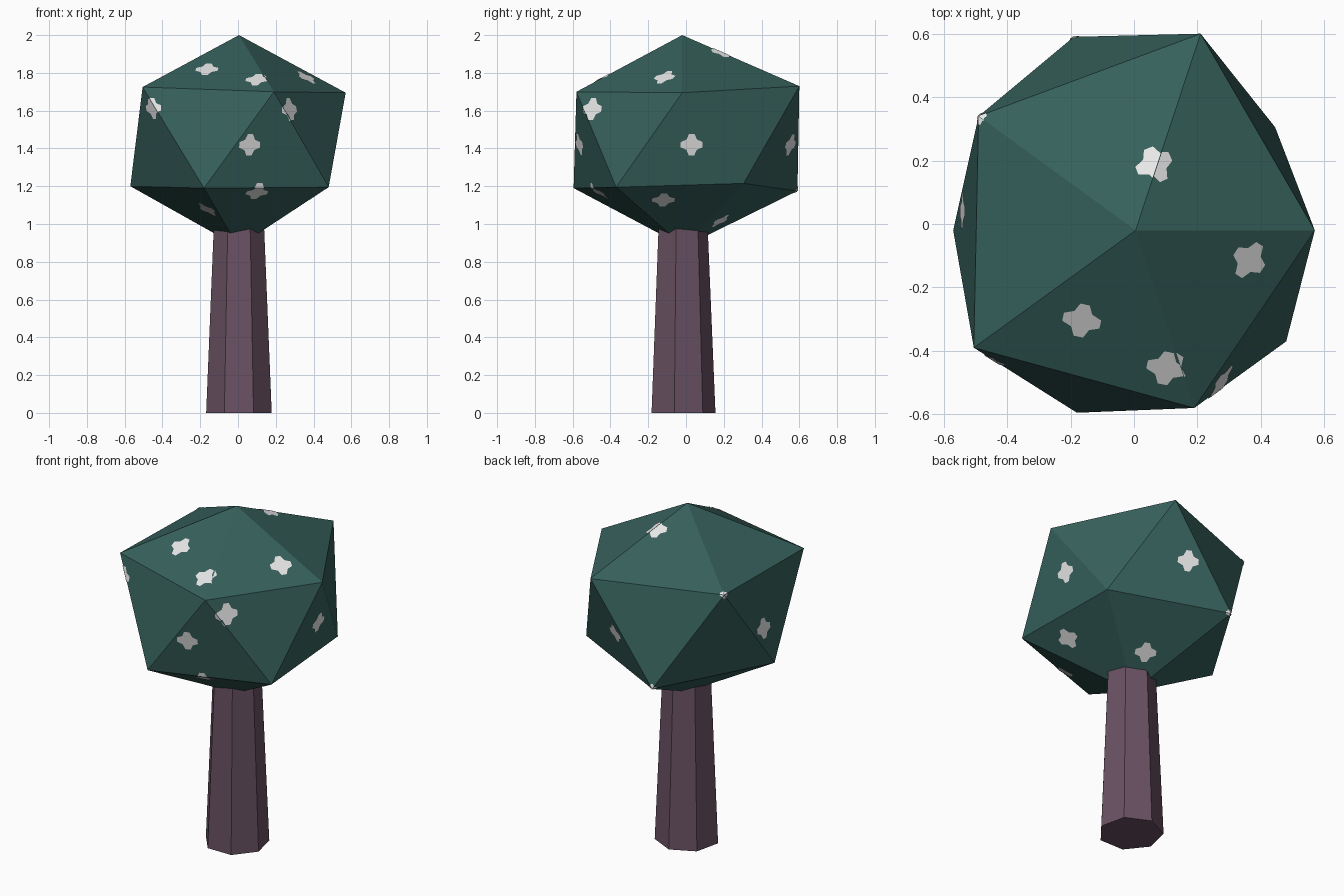
import bpy, bmesh, math
from mathutils import Vector

if "Cube" in bpy.data.objects:
    bpy.data.objects.remove(bpy.data.objects["Cube"])


def material(name, rgb):
    lin = [((c / 255 + 0.055) / 1.055) ** 2.4 for c in rgb]
    m = bpy.data.materials.new(name)
    m.diffuse_color = (*lin, 1)
    m.use_nodes = True
    m.node_tree.nodes["Principled BSDF"].inputs["Base Color"].default_value = m.diffuse_color
    return m


def finish(bm, name, mat):
    me = bpy.data.meshes.new(name)
    bm.to_mesh(me)
    me.materials.append(mat)
    ob = bpy.data.objects.new(name, me)
    bpy.context.collection.objects.link(ob)
    return ob


bark = material("plum bark", (105, 81, 98))
leaf = material("dark teal leaf", (54, 96, 91))
white = material("white spots", (250, 250, 250))

# Trunk: tapered seven-sided post running up into the crown
H = 1.0
bm = bmesh.new()
rings = [[bm.verts.new((0.005 + r * math.sin(2 * math.pi * i / 7),
                        -0.022 + r * math.cos(2 * math.pi * i / 7), z))
          for i in range(7)] for r, z in ((0.178, 0), (0.136, H))]
for i in range(7):
    j = (i + 1) % 7
    bm.faces.new((rings[0][i], rings[0][j], rings[1][j], rings[1][i]))
for ring in rings:
    bm.faces.new(ring)
bmesh.ops.recalc_face_normals(bm, faces=bm.faces)
finish(bm, "trunk", bark)

# Crown: slightly irregular twenty-sided ball
points = [(0.005, -0.02, 2.0), (0.0, -0.01, 0.88),
          (0.21, 0.60, 1.73), (0.57, -0.02, 1.695), (0.19, -0.58, 1.70),
          (-0.505, -0.39, 1.725), (-0.49, 0.34, 1.72),
          (-0.18, -0.595, 1.19), (0.48, -0.37, 1.195), (0.445, 0.305, 1.215),
          (-0.19, 0.59, 1.175), (-0.57, -0.02, 1.20)]
crown = bmesh.new()
for p in points:
    crown.verts.new(p)
bmesh.ops.convex_hull(crown, input=crown.verts)
bmesh.ops.recalc_face_normals(crown, faces=crown.faces)
crown.normal_update()
finish(crown, "crown", leaf)

# Spots: thin four-lobed plates laid on the crown, wrapped over its edges
spots = [(-0.165, -0.305, 1.82, 0.06), (0.10, -0.455, 1.765, 0.06),
         (0.365, -0.115, 1.78, 0.06), (0.065, 0.19, 1.91, 0.06),
         (0.06, -0.56, 1.42, 0.058), (0.28, -0.50, 1.61, 0.06),
         (0.51, 0.03, 1.42, 0.058), (0.08, 0.55, 1.42, 0.058),
         (0.10, -0.46, 1.165, 0.06), (-0.16, -0.31, 1.08, 0.06),
         (0.36, -0.12, 1.135, 0.06), (0.07, 0.18, 1.02, 0.058),
         (-0.455, -0.41, 1.61, 0.055), (-0.535, 0.04, 1.42, 0.058),
         (-0.485, 0.335, 1.72, 0.022), (-0.185, 0.585, 1.18, 0.022)]
quarter = [(1, -0.25), (1, 0.25), (0.48, 0.48)]
outline = []
for k in range(4):
    for a, b in quarter:
        for _ in range(k):
            a, b = -b, a
        outline.append((a, b))

bm = bmesh.new()
for x, y, z, r in spots:
    p = Vector((x, y, z))
    for f in crown.faces:
        n = f.normal
        d = (p - f.verts[0].co).dot(n)
        if abs(d) > 0.035:
            continue
        c = p - n * (d - 0.003)
        u = Vector((0, 0, 1)).cross(n).normalized()
        v = n.cross(u)
        # star as a fan, then trimmed to the crown face
        one = bmesh.new()
        mid = one.verts.new(c)
        rim = [one.verts.new(c + (u * a + v * b) * r) for a, b in outline]
        for i in range(len(rim)):
            one.faces.new((mid, rim[i], rim[(i + 1) % len(rim)]))
        for lp in f.loops:
            e = lp.link_loop_next.vert.co - lp.vert.co
            geom = one.verts[:] + one.edges[:] + one.faces[:]
            if geom:
                bmesh.ops.bisect_plane(one, geom=geom, plane_co=lp.vert.co,
                                       plane_no=e.cross(n), clear_outer=True)
        tmp = bpy.data.meshes.new("tmp")
        one.to_mesh(tmp)
        bm.from_mesh(tmp)
        bpy.data.meshes.remove(tmp)
        one.free()
finish(bm, "spots", white)
